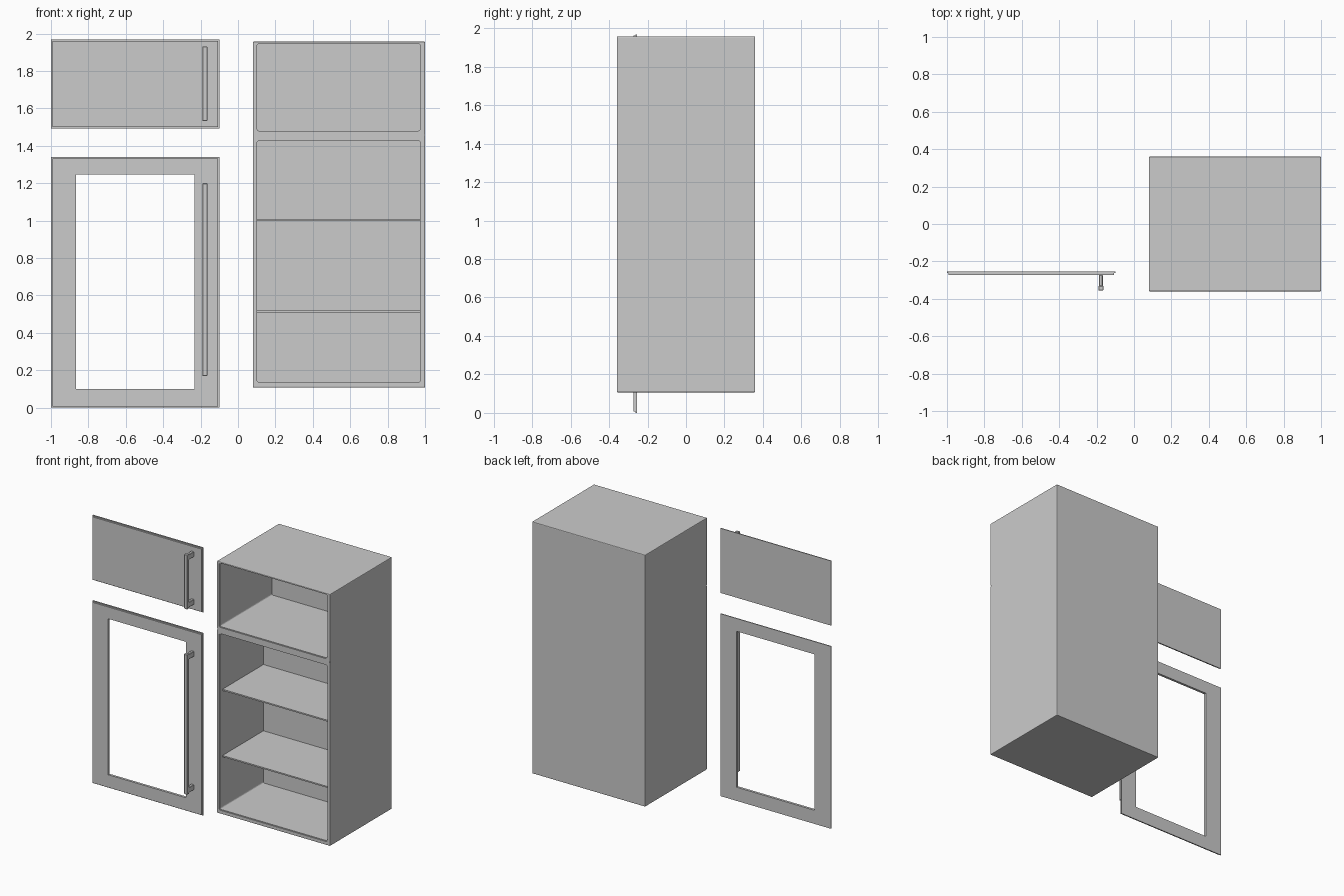
import bpy, bmesh

if "Cube" in bpy.data.objects:
    bpy.data.objects.remove(bpy.data.objects["Cube"])


def box(name, x, y, z, bevel=0.0, segments=1, along=None):
    """Box from (min, max) ranges; bevel all edges or only those along one axis."""
    bm = bmesh.new()
    bmesh.ops.create_cube(bm, size=1)
    for v in bm.verts:
        for i, (lo, hi) in enumerate((x, y, z)):
            v.co[i] = lo if v.co[i] < 0 else hi
    if bevel:
        edges = [e for e in bm.edges if along is None
                 or abs((e.verts[0].co - e.verts[1].co)[along]) > 1e-5]
        bmesh.ops.bevel(bm, geom=edges, offset=bevel, segments=segments,
                        profile=0.5, affect='EDGES')
    mesh = bpy.data.meshes.new(name)
    bm.to_mesh(mesh)
    bm.free()
    obj = bpy.data.objects.new(name, mesh)
    bpy.context.collection.objects.link(obj)
    return obj


def cut(target, cutter):
    """Subtract the cutter, apply, and remove it."""
    mod = target.modifiers.new("cut", 'BOOLEAN')
    mod.operation = 'DIFFERENCE'
    mod.solver = 'EXACT'
    mod.object = cutter
    cutter.hide_render = True
    bpy.context.view_layer.objects.active = target
    bpy.ops.object.modifier_apply(modifier=mod.name)
    bpy.data.objects.remove(cutter)


# Cabinet body with a shallow lower compartment and a deeper freezer compartment
FRONT = -0.36
body = box("cabinet_body", (0.08, 1.0), (FRONT, 0.36), (0.107, 1.957), 0.005, 2)
for (z0, z1), back in (((0.137, 1.427), 0.15), ((1.48, 1.945), 0.25)):
    # stepped rim at the mouth, then the main cavity
    cut(body, box("rim_cutter", (0.097, 0.979), (-0.5, FRONT + 0.006),
                  (z0 - 0.004, z1 + 0.004), 0.012, 3, along=1))
    cut(body, box("cavity_cutter", (0.102, 0.974), (-0.5, back),
                  (z0, z1), 0.01, 3, along=1))
# small hinge notches between the compartments
for x in (0.08, 1.0):
    cut(body, box("notch_cutter", (x - 0.006, x + 0.006),
                  (FRONT - 0.01, FRONT + 0.006), (1.453, 1.463)))

# Shelves
for i, z in enumerate((0.515, 1.002)):
    box(f"shelf_{i + 1}", (0.1, 0.976), (-0.325, 0.152), (z - 0.005, z + 0.005))


# Doors: full-size backing, slightly smaller front panel, bar handle
def door(name, z0, z1, h0, h1, window=None):
    parts = [box(name + "_backing", (-1, -0.1), (-0.262, -0.255), (z0, z1)),
             box(name + "_panel", (-0.993, -0.107), (-0.273, -0.262),
                 (z0 + 0.007, z1 - 0.007))]
    if window:
        for p in parts:
            cut(p, box("window_cutter", (-0.865, -0.232), (-0.5, 0), window))
    hx = (-0.191, -0.164)
    box(name + "_handle_bar", hx, (-0.355, -0.33), (h0, h1), 0.003)
    for i, z in enumerate((h0 + 0.005, h1 - 0.045)):
        box(f"{name}_handle_mount_{i + 1}", (-0.188, -0.167),
            (-0.335, -0.272), (z, z + 0.04), 0.003)


door("lower_door", 0.0, 1.34, 0.17, 1.2, window=(0.1, 1.246))
door("upper_door", 1.493, 1.968, 1.532, 1.932)
